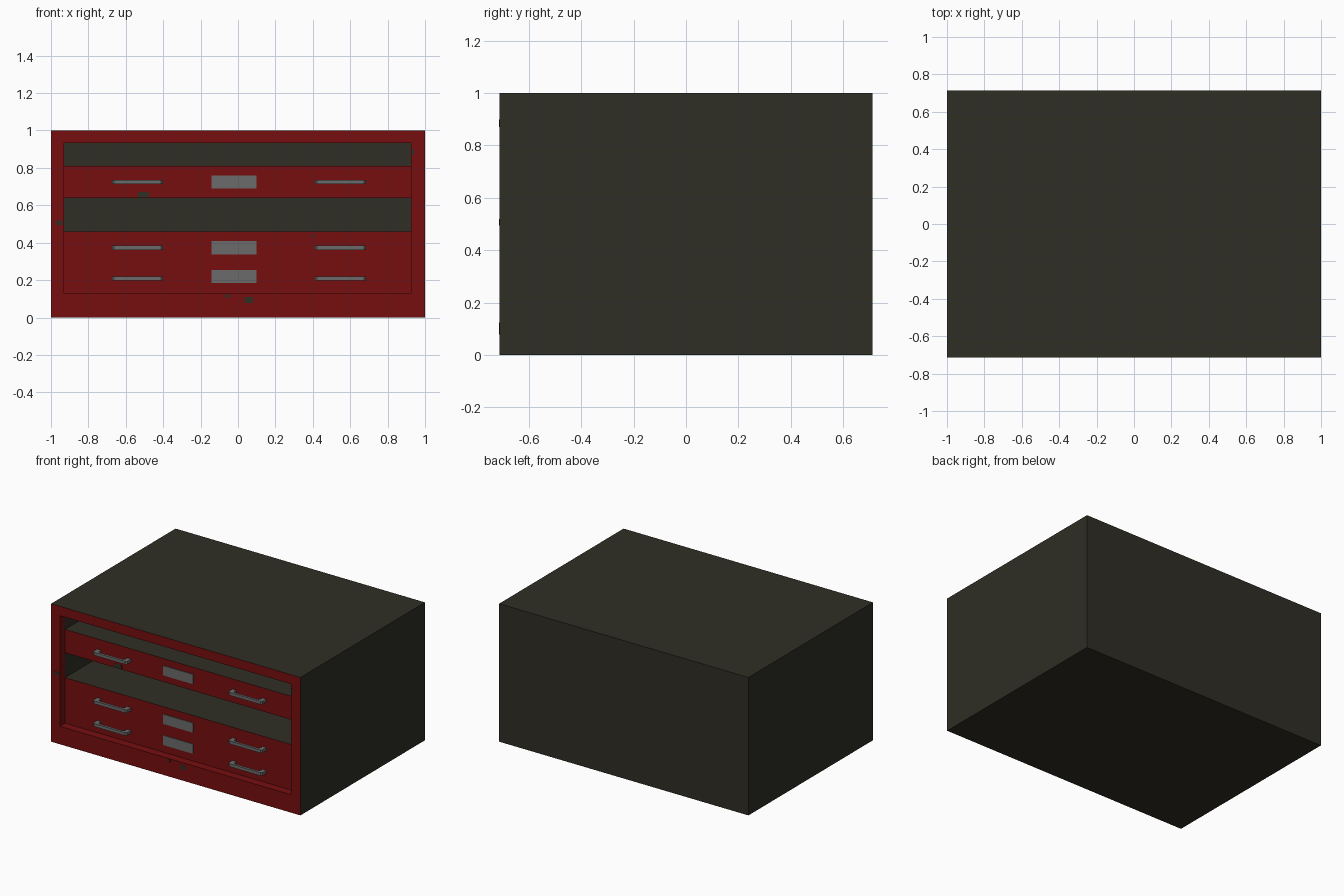
import bpy, bmesh

if "Cube" in bpy.data.objects:
    bpy.data.objects.remove(bpy.data.objects["Cube"])

def material(name, rgb):
    m = bpy.data.materials.new(name)
    m.diffuse_color = (*rgb, 1)
    m.use_nodes = True
    m.node_tree.nodes["Principled BSDF"].inputs["Base Color"].default_value = m.diffuse_color
    return m

DARK = material("dark olive metal", (0.028, 0.027, 0.018))
RED = material("red paint", (0.180, 0.0045, 0.0045))
GREY = material("grey steel", (0.145, 0.145, 0.145))

HALF_D = 0.713          # half depth of the case
FACE_Y = -0.653         # plane of the drawer fronts
BACK_Y = 0.68           # back of the cavity
X0, X1, Z0, Z1 = -0.93, 0.926, 0.13, 0.932   # front opening


def finish(name, bm, mats):
    bmesh.ops.recalc_face_normals(bm, faces=bm.faces)
    me = bpy.data.meshes.new(name)
    bm.to_mesh(me)
    bm.free()
    for m in mats:
        me.materials.append(m)
    ob = bpy.data.objects.new(name, me)
    bpy.context.collection.objects.link(ob)
    return ob


def box(name, x0, x1, y0, y1, z0, z1, mat, front_mat=None):
    bm = bmesh.new()
    bmesh.ops.create_cube(bm, size=1)
    for v in bm.verts:
        v.co = ((x0 + x1) / 2 + v.co.x * (x1 - x0),
                (y0 + y1) / 2 + v.co.y * (y1 - y0),
                (z0 + z1) / 2 + v.co.z * (z1 - z0))
    if front_mat:
        for f in bm.faces:
            f.material_index = 1 if f.normal.y < -0.5 else 0
    return finish(name, bm, [mat, front_mat] if front_mat else [mat])


def prism(name, outline, z0, z1, mat):
    """Extrude an x-y outline upwards."""
    bm = bmesh.new()
    face = bm.faces.new([bm.verts.new((x, y, z0)) for x, y in outline])
    ext = bmesh.ops.extrude_face_region(bm, geom=[face])
    for v in ext["geom"]:
        if isinstance(v, bmesh.types.BMVert):
            v.co.z = z1
    return finish(name, bm, [mat])


# Case: rectangular rings bridged from the back, round the front frame, into the cavity
bm = bmesh.new()
rings = []
for x0, x1, z0, z1, y in ((-1, 1, 0, 1, HALF_D), (-1, 1, 0, 1, -HALF_D),
                          (X0, X1, Z0, Z1, -HALF_D), (X0, X1, Z0, Z1, FACE_Y),
                          (X0, X1, Z0, Z1, BACK_Y)):
    rings.append([bm.verts.new(p) for p in
                  ((x0, y, z0), (x1, y, z0), (x1, y, z1), (x0, y, z1))])
for i, (a, b) in enumerate(zip(rings, rings[1:])):
    for k in range(4):
        f = bm.faces.new((a[k], a[(k + 1) % 4], b[(k + 1) % 4], b[k]))
        f.material_index = 1 if i in (1, 2) else 0
bm.faces.new(rings[0])
bm.faces.new(rings[-1])
finish("case", bm, [DARK, RED])

# Drawers, each with two pull handles and a label plate
drawers = (("top", 0.64, 0.81, 0.725), ("lower", 0.295, 0.46, 0.373),
           ("bottom", Z0, 0.295, 0.208))
for name, z0, z1, hz in drawers:
    box(name + "_drawer", X0, X1, FACE_Y, BACK_Y, z0, z1, DARK, RED)
    pz = hz + (0.012 if name == "bottom" else 0)
    box(name + "_label_plate", -0.142, 0.099, FACE_Y - 0.006, FACE_Y,
        pz - 0.035, pz + 0.035, GREY)
    for side, cx in (("left", -0.537), ("right", 0.548)):
        w, t, d, c = 0.136, 0.032, 0.052, 0.010
        half = [(w, 0), (w, -d + c), (w - c, -d)]
        inner = [(w - t, 0), (w - t, -d + 0.028), (w - t - c, -d + 0.018)]
        # U-shaped outline: right foot, outer bar, left foot, inner bar
        pts = (half + [(-x, y) for x, y in reversed(half)]
               + [(-x, y) for x, y in inner] + list(reversed(inner)))
        prism(f"{name}_{side}_handle", [(cx + x, FACE_Y + y) for x, y in pts],
              hz - 0.011, hz + 0.011, GREY)

# Chipped paint patches on the frame and drawer fronts
chips = ((-0.505, 0.657, 0.06, 0.030, FACE_Y), (-0.955, 0.506, 0.035, 0.025, -HALF_D),
         (0.057, 0.094, 0.045, 0.032, -HALF_D), (-0.055, 0.115, 0.022, 0.018, -HALF_D),
         (0.936, 0.885, 0.012, 0.03, -HALF_D), (0.40, 0.435, 0.014, 0.014, FACE_Y))
for i, (x, z, w, h, y) in enumerate(chips):
    box(f"paint_chip_{i + 1}", x - w / 2, x + w / 2, y - 0.0015, y + 0.001,
        z - h / 2, z + h / 2, DARK)
